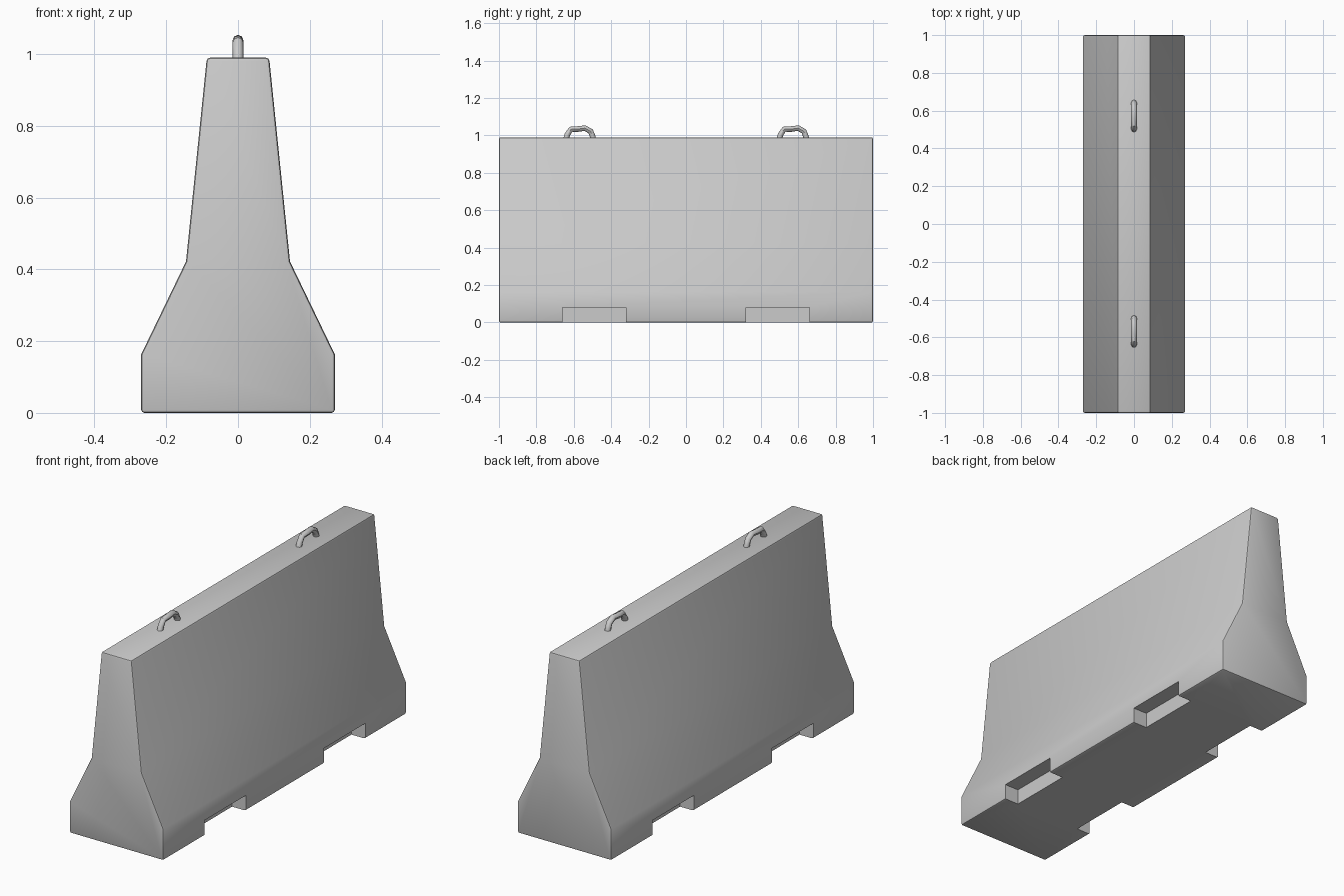
import bpy, bmesh
from mathutils import Matrix

if "Cube" in bpy.data.objects:
    bpy.data.objects.remove(bpy.data.objects["Cube"])


def new_object(name, bm):
    bmesh.ops.recalc_face_normals(bm, faces=bm.faces)
    mesh = bpy.data.meshes.new(name)
    bm.to_mesh(mesh)
    bm.free()
    obj = bpy.data.objects.new(name, mesh)
    bpy.context.collection.objects.link(obj)
    return obj


def make_active(obj):
    bpy.ops.object.select_all(action='DESELECT')
    obj.select_set(True)
    bpy.context.view_layer.objects.active = obj


# Barrier body: stepped profile extruded along y
half = [(0.27, 0), (0.27, 0.163), (0.145, 0.422), (0.087, 0.99)]
profile = half + [(-x, z) for x, z in reversed(half)]
bm = bmesh.new()
face = bm.faces.new([bm.verts.new((x, -1, z)) for x, z in profile])
ext = bmesh.ops.extrude_face_region(bm, geom=[face])
bmesh.ops.translate(bm, vec=(0, 2, 0),
                    verts=[v for v in ext['geom'] if isinstance(v, bmesh.types.BMVert)])
body = new_object("barrier_body", bm)

bevel = body.modifiers.new("soft_edges", 'BEVEL')
bevel.width = 0.009
bevel.segments = 2
bevel.limit_method = 'ANGLE'
bevel.angle_limit = 0.7

# Forklift notches: four boxes cut from the lower sides
bm = bmesh.new()
for sx in (-1, 1):
    for sy in (-1, 1):
        bmesh.ops.create_cube(bm, size=1, matrix=Matrix.Translation((sx * 0.29, sy * 0.49, 0.03))
                              @ Matrix.Diagonal((0.2, 0.34, 0.1, 1)))
cutter = new_object("notch_cutter", bm)
cutter.hide_render = True
cut = body.modifiers.new("notches", 'BOOLEAN')
cut.operation = 'DIFFERENCE'
cut.solver = 'EXACT'
cut.object = cutter

make_active(body)
for name in ("soft_edges", "notches"):
    bpy.ops.object.modifier_apply(modifier=name)
bpy.data.objects.remove(cutter)
bpy.ops.object.shade_smooth_by_angle(angle=0.6)

# Lifting loops: bent steel bars set into the top
path = [(-0.076, 0.965), (-0.064, 1.005), (-0.045, 1.033), (-0.01, 1.034),
        (0.03, 1.039), (0.06, 1.022), (0.071, 0.995), (0.076, 0.965)]
for label, y in (("front", -0.57), ("back", 0.57)):
    curve = bpy.data.curves.new(label + "_lifting_loop", 'CURVE')
    curve.dimensions = '3D'
    curve.bevel_depth = 0.015
    curve.bevel_resolution = 2
    curve.use_fill_caps = True
    spline = curve.splines.new('POLY')
    spline.points.add(len(path) - 1)
    for point, (dy, z) in zip(spline.points, path):
        point.co = (0, y + dy, z, 1)
    loop = bpy.data.objects.new(label + "_lifting_loop", curve)
    bpy.context.collection.objects.link(loop)
    make_active(loop)
    bpy.ops.object.convert(target='MESH')
    bpy.ops.object.shade_smooth_by_angle(angle=0.8)
